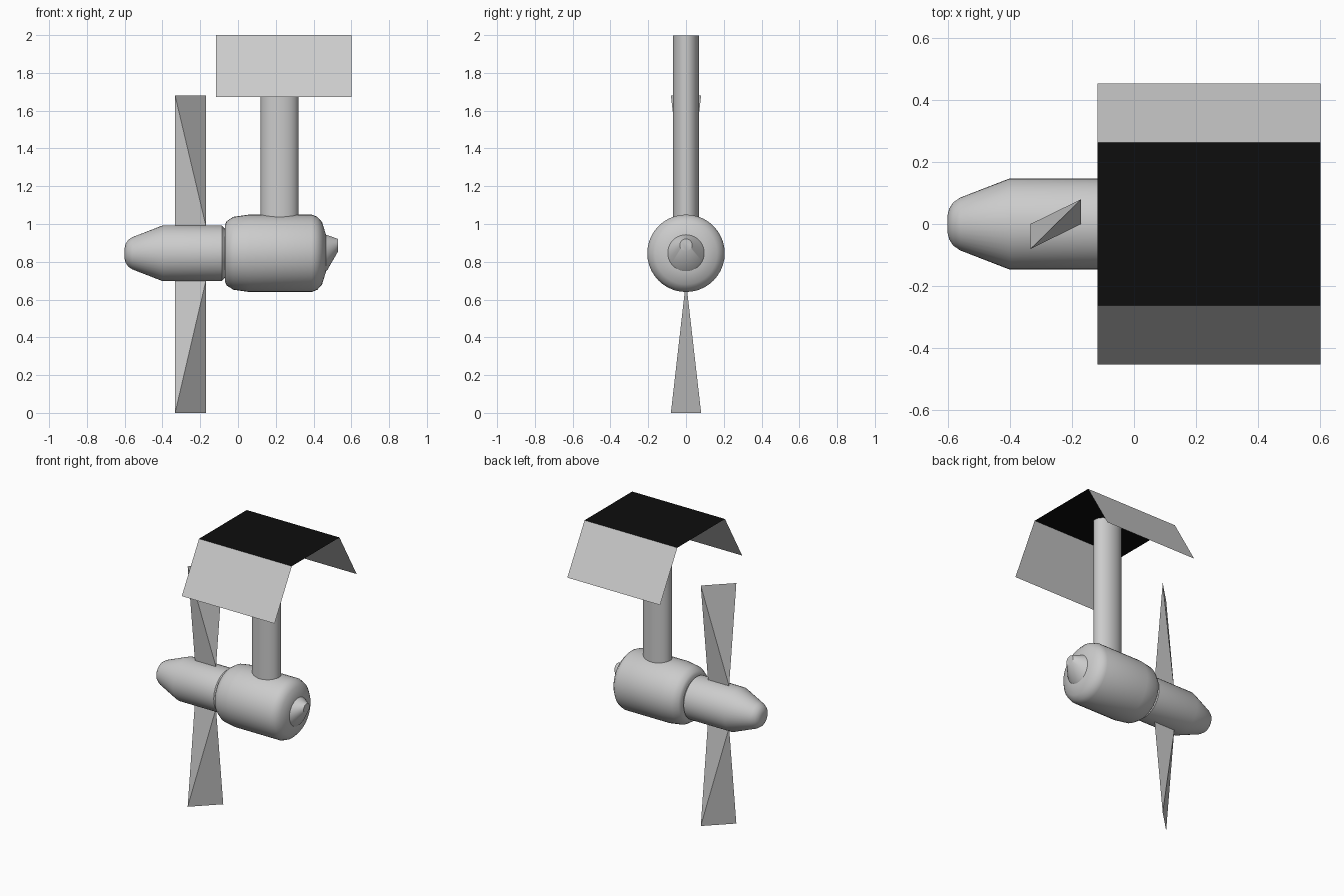
import bpy
from math import cos, sin, pi, radians

if "Cube" in bpy.data.objects:
    bpy.data.objects.remove(bpy.data.objects["Cube"])

AXIS_Z = 0.845


def add_mesh(name, verts, faces, smooth=False):
    mesh = bpy.data.meshes.new(name)
    mesh.from_pydata(verts, [], faces)
    mesh.validate()
    obj = bpy.data.objects.new(name, mesh)
    bpy.context.collection.objects.link(obj)
    if smooth:
        bpy.ops.object.select_all(action='DESELECT')
        obj.select_set(True)
        bpy.context.view_layer.objects.active = obj
        bpy.ops.object.shade_smooth_by_angle(angle=radians(35))
    return obj


def loft_x(name, rings, n=40):
    """Capped loft along x; each ring is (x, radius, centre z)."""
    verts = [(x, r * cos(2 * pi * i / n), z + r * sin(2 * pi * i / n))
             for x, r, z in rings for i in range(n)]
    faces = [(k * n + i, (k + 1) * n + i, (k + 1) * n + (i + 1) % n, k * n + (i + 1) % n)
             for k in range(len(rings) - 1) for i in range(n)]
    faces = [f[::-1] for f in faces]
    last = (len(rings) - 1) * n
    faces.append(tuple(reversed(range(n))))
    faces.append(tuple(range(last, last + n)))
    return add_mesh(name, verts, faces, True)


def lathe_x(name, profile):
    return loft_x(name, [(x, r, AXIS_Z) for x, r in profile])


# Rotating nose hub
lathe_x("rotor_hub", [(-0.6, 0.03), (-0.595, 0.05), (-0.582, 0.07), (-0.56, 0.085),
                      (-0.40, 0.147), (-0.085, 0.147), (-0.07, 0.13)])

# Generator housing
lathe_x("generator_body", [(-0.07, 0.15), (-0.06, 0.17), (-0.025, 0.193), (0.06, 0.205),
                           (0.39, 0.205), (0.42, 0.193), (0.445, 0.165), (0.465, 0.10)])

# Upswept tail cone
loft_x("tail_cone", [(0.46, 0.1, AXIS_Z), (0.475, 0.09, 0.85), (0.53, 0.033, 0.888)])

# Oval support post
bpy.ops.mesh.primitive_cylinder_add(vertices=40, radius=1, depth=1, location=(0.22, 0, 1.499))
post = bpy.context.object
post.name = "support_post"
post.scale = (0.1, 0.07, 0.998)
bpy.ops.object.shade_smooth_by_angle(angle=radians(35))

# Twisted blades: tetrahedra with straight root edge and 45 degree tip edge
for name, root, tip in (("upper_blade", 0.99, 1.68), ("lower_blade", 0.70, 0.0)):
    verts = [(-0.333, 0, root), (-0.17, 0, root), (-0.333, -0.08, tip), (-0.17, 0.08, tip)]
    faces = [(0, 1, 2), (0, 3, 1), (0, 2, 3), (1, 3, 2)]
    if tip > root:
        pass
    else:
        faces = [f[::-1] for f in faces]
    add_mesh(name, verts, faces)

# Folded sheet roof: black top, grey sloping sides
X0, X1 = -0.117, 0.6
top = add_mesh("roof_top", [(X0, -0.263, 2), (X1, -0.263, 2), (X1, 0.263, 2), (X0, 0.263, 2)],
               [(0, 1, 2, 3)])
black = bpy.data.materials.new("black")
black.diffuse_color = (0.004, 0.004, 0.004, 1)
black.use_nodes = True
black.node_tree.nodes["Principled BSDF"].inputs["Base Color"].default_value = black.diffuse_color
top.data.materials.append(black)
for name, s in (("roof_side_front", -1), ("roof_side_back", 1)):
    verts = [(X0, s * 0.453, 1.672), (X1, s * 0.453, 1.672), (X1, s * 0.263, 2), (X0, s * 0.263, 2)]
    add_mesh(name, verts, [(0, 1, 2, 3) if s < 0 else (3, 2, 1, 0)])
